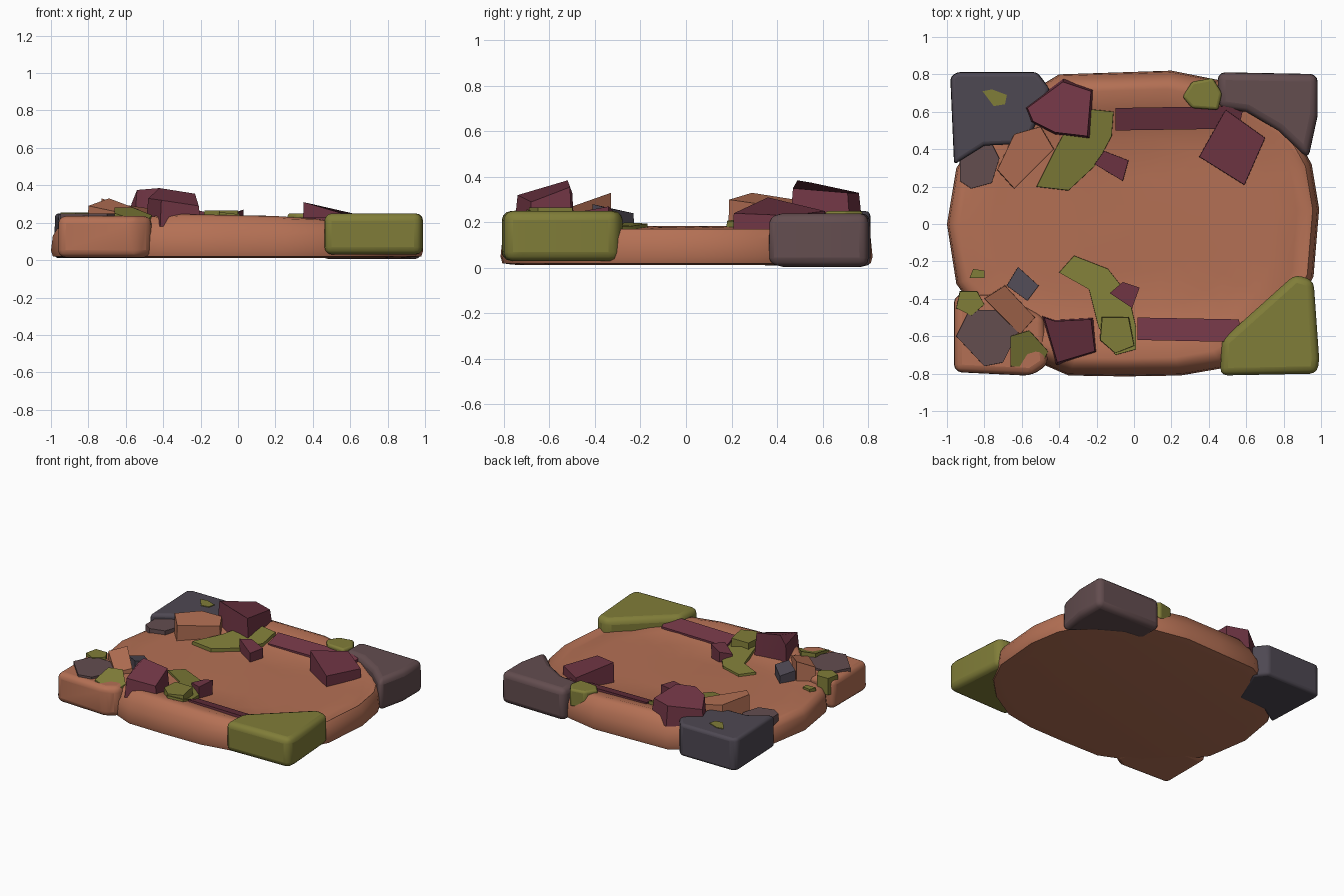
import bpy, bmesh, math


def material(name, rgb):
    m = bpy.data.materials.new(name)
    m.diffuse_color = (*rgb, 1)
    return m


CLAY = material("clay orange", (0.456, 0.162, 0.089))
MOSS = material("moss green", (0.216, 0.205, 0.040))
MAROON = material("maroon", (0.162, 0.036, 0.058))
BROWN = material("dusky brown", (0.125, 0.074, 0.078))
SLATE = material("slate grey", (0.076, 0.065, 0.085))


def clamp(t):
    return max(0.0, min(1.0, t))


def ground(x, y):
    """Height of the ground: raised front and back rims, slightly higher on the left."""
    return (0.16 + 0.065 * clamp((abs(y) - 0.45) / 0.25) + 0.025 * clamp(-x / 0.4)
            + 0.015 * math.exp(-((x - 0.05) / 0.25) ** 2) * clamp((abs(y) - 0.5) / 0.2))


def finish(name, bm, mat, bevel=0.0, angle=40):
    bmesh.ops.recalc_face_normals(bm, faces=bm.faces)
    me = bpy.data.meshes.new(name)
    bm.to_mesh(me)
    bm.free()
    me.materials.append(mat)
    ob = bpy.data.objects.new(name, me)
    bpy.context.collection.objects.link(ob)
    bpy.context.view_layer.objects.active = ob
    ob.select_set(True)
    if bevel:
        b = ob.modifiers.new("rounding", 'BEVEL')
        b.width, b.segments, b.limit_method = bevel, 3, 'ANGLE'
        b.angle_limit = math.radians(35)
    bpy.ops.object.shade_smooth_by_angle(angle=math.radians(angle))
    ob.select_set(False)
    return ob


def rock(name, pts, mat, z0=0.1, flare=1.0, bevel=0.0):
    """Block with a top outline of (x, y, z) points and a flat base at z0."""
    bm = bmesh.new()
    cx = sum(p[0] for p in pts) / len(pts)
    cy = sum(p[1] for p in pts) / len(pts)
    top = [bm.verts.new(p) for p in pts]
    low = [bm.verts.new((cx + (p[0] - cx) * flare, cy + (p[1] - cy) * flare, z0)) for p in pts]
    n = len(pts)
    for i in range(n):
        j = (i + 1) % n
        bm.faces.new((low[i], low[j], top[j], top[i]))
    bm.faces.new(top)
    bm.faces.new(low[::-1])
    return finish(name, bm, mat, bevel)


def level(pts, z):
    return [(x, y, z) for x, y in pts]


def patch(name, pts, mat, lift=0.015):
    """Low lump that follows the ground."""
    return rock(name, [(x, y, ground(x, y) + lift) for x, y in pts], mat, 0.1, 1.03)


# Ground slab built from rings of one outline
outline = [(0.99, 0.08), (0.95, 0.32), (0.85, 0.5), (0.68, 0.66), (0.45, 0.77), (0.2, 0.82),
           (-0.1, 0.81), (-0.4, 0.8), (-0.6, 0.68), (-0.8, 0.52), (-0.95, 0.3), (-1, 0),
           (-0.95, -0.32), (-0.82, -0.5), (-0.65, -0.68), (-0.35, -0.81), (-0.05, -0.815),
           (0.25, -0.81), (0.48, -0.77), (0.7, -0.64), (0.86, -0.48), (0.96, -0.28)]
bm = bmesh.new()
rings = []
for s, z in ((0.9, 0.012), (0.99, 0.02), (1, 0.05), (0.99, 0.13), (0.965, 0.17)):
    rings.append([bm.verts.new((x * s, y * s, z)) for x, y in outline])
for s, dz in ((0.93, -0.012), (0.88, 0), (0.76, 0), (0.66, 0), (0.55, 0), (0.3, 0)):
    rings.append([bm.verts.new((x * s, y * s, ground(x * s, y * s) + dz)) for x, y in outline])
n = len(outline)
for a, b in zip(rings, rings[1:]):
    for i in range(n):
        j = (i + 1) % n
        bm.faces.new((a[i], a[j], b[j], b[i]))
bm.faces.new(rings[0][::-1])
hub = bm.verts.new((0, 0, 0.165))
for i in range(n):
    bm.faces.new((rings[-1][i], rings[-1][(i + 1) % n], hub))
finish("ground_slab", bm, CLAY, 0, 60)

# Four corner boulders
rock("front_right_boulder", level([(0.46, -0.81), (0.98, -0.8), (0.99, -0.72), (0.96, -0.3),
     (0.86, -0.27), (0.47, -0.62)], 0.25), MOSS, 0.03, 1.0, 0.04)
rock("back_right_boulder", level([(0.45, 0.81), (0.45, 0.62), (0.6, 0.6), (0.77, 0.5),
     (0.93, 0.35), (0.98, 0.58), (0.98, 0.8)], 0.24), BROWN, 0.005, 1.01, 0.04)
rock("back_left_boulder", level([(-0.98, 0.78), (-0.95, 0.81), (-0.52, 0.81), (-0.45, 0.72),
     (-0.57, 0.43), (-0.8, 0.42), (-0.96, 0.32)], 0.25), SLATE, 0.01, 1.01, 0.04)
rock("front_left_boulder", level([(-0.96, -0.79), (-0.55, -0.81), (-0.46, -0.75), (-0.48, -0.5),
     (-0.7, -0.38), (-0.96, -0.38)], 0.235), CLAY, 0.015, 1.01, 0.04)

# Coloured caps on the boulders
rock("front_left_cap", level([(-0.95, -0.6), (-0.88, -0.46), (-0.72, -0.46), (-0.62, -0.58),
     (-0.7, -0.74), (-0.8, -0.76)], 0.25), BROWN, 0.15, 1.02)
rock("back_left_moss", level([(-0.81, 0.71), (-0.76, 0.72), (-0.68, 0.69), (-0.69, 0.64),
     (-0.75, 0.63)], 0.255), MOSS, 0.2)
rock("back_left_foot", level([(-0.93, 0.38), (-0.93, 0.23), (-0.87, 0.19), (-0.76, 0.22),
     (-0.72, 0.35), (-0.76, 0.43)], 0.215), BROWN, 0.05, 1.03)

# Moss lumps on the ground
patch("back_moss", [(-0.3, 0.62), (-0.11, 0.6), (-0.12, 0.47), (-0.2, 0.32), (-0.35, 0.18),
                    (-0.52, 0.2), (-0.42, 0.4)], MOSS, 0.025)
patch("front_moss", [(-0.32, -0.17), (-0.14, -0.24), (-0.03, -0.38), (0.01, -0.55),
                     (0.01, -0.67), (-0.1, -0.7), (-0.19, -0.55), (-0.24, -0.35),
                     (-0.4, -0.26)], MOSS, 0.015)
rock("front_moss_stone", level([(-0.17, -0.5), (-0.03, -0.5), (0.0, -0.65), (-0.1, -0.69),
     (-0.18, -0.62)], 0.265), MOSS, 0.15, 1.08)
rock("back_rim_moss", level([(0.26, 0.68), (0.31, 0.76), (0.42, 0.78), (0.47, 0.7),
     (0.45, 0.61), (0.31, 0.62)], 0.25), MOSS, 0.12, 1.02, 0.015)
rock("front_left_moss", [(-0.66, -0.76, 0.25), (-0.5, -0.77, 0.2), (-0.46, -0.68, 0.24),
     (-0.56, -0.57, 0.28), (-0.66, -0.6, 0.28)], MOSS, 0.13, 1.05)
rock("left_moss", level([(-0.95, -0.45), (-0.87, -0.49), (-0.8, -0.43), (-0.84, -0.36),
     (-0.93, -0.36)], 0.255), MOSS, 0.13, 1.04)
rock("left_small_moss", level([(-0.88, -0.29), (-0.8, -0.29), (-0.8, -0.25), (-0.86, -0.24)],
     0.2), MOSS, 0.1)

# Maroon strips lying on the inner slopes of the rims
for name, side, x0 in (("back_strip", 1, -0.1), ("front_strip", -1, 0.02)):
    rock(name, [(x0, side * 0.5, 0.19), (0.56, side * 0.51, 0.19), (0.58, side * 0.6, 0.222),
                (0.5, side * 0.63, 0.228), (x0, side * 0.62, 0.228)], MAROON)

# Large maroon stones
rock("back_left_stone", [(-0.57, 0.62, 0.3), (-0.38, 0.76, 0.33), (-0.23, 0.71, 0.33),
     (-0.25, 0.47, 0.35), (-0.42, 0.49, 0.385), (-0.54, 0.55, 0.375)], MAROON, 0.18, 1.1)
rock("front_left_stone", [(-0.48, -0.5, 0.33), (-0.42, -0.52, 0.385), (-0.23, -0.51, 0.355),
     (-0.21, -0.68, 0.29), (-0.41, -0.74, 0.32)], MAROON, 0.18, 1.1)
rock("right_stone", [(0.35, 0.36, 0.31), (0.59, 0.21, 0.24), (0.7, 0.46, 0.23),
     (0.49, 0.61, 0.25)], MAROON, 0.12, 1.02)

# Tilted clay blocks
rock("back_clay_block", [(-0.73, 0.29, 0.33), (-0.64, 0.19, 0.3), (-0.43, 0.4, 0.27),
     (-0.5, 0.52, 0.28), (-0.64, 0.48, 0.3)], CLAY, 0.12, 1.03)
rock("front_clay_block", [(-0.8, -0.4, 0.29), (-0.69, -0.33, 0.33), (-0.53, -0.5, 0.27),
     (-0.61, -0.59, 0.25)], CLAY, 0.15, 1.03)

# Small loose stones
rock("small_slate_stone", [(-0.62, -0.23, 0.24), (-0.68, -0.33, 0.26), (-0.57, -0.41, 0.28),
     (-0.51, -0.33, 0.26)], SLATE, 0.12, 1.02)
rock("small_back_stone", [(-0.16, 0.39, 0.25), (-0.03, 0.34, 0.235), (-0.06, 0.23, 0.23),
     (-0.21, 0.32, 0.265)], MAROON, 0.1, 1.03)
rock("small_front_stone", [(-0.13, -0.37, 0.22), (-0.06, -0.31, 0.24), (0.03, -0.34, 0.27),
     (-0.01, -0.45, 0.25)], MAROON, 0.1, 0.9)
